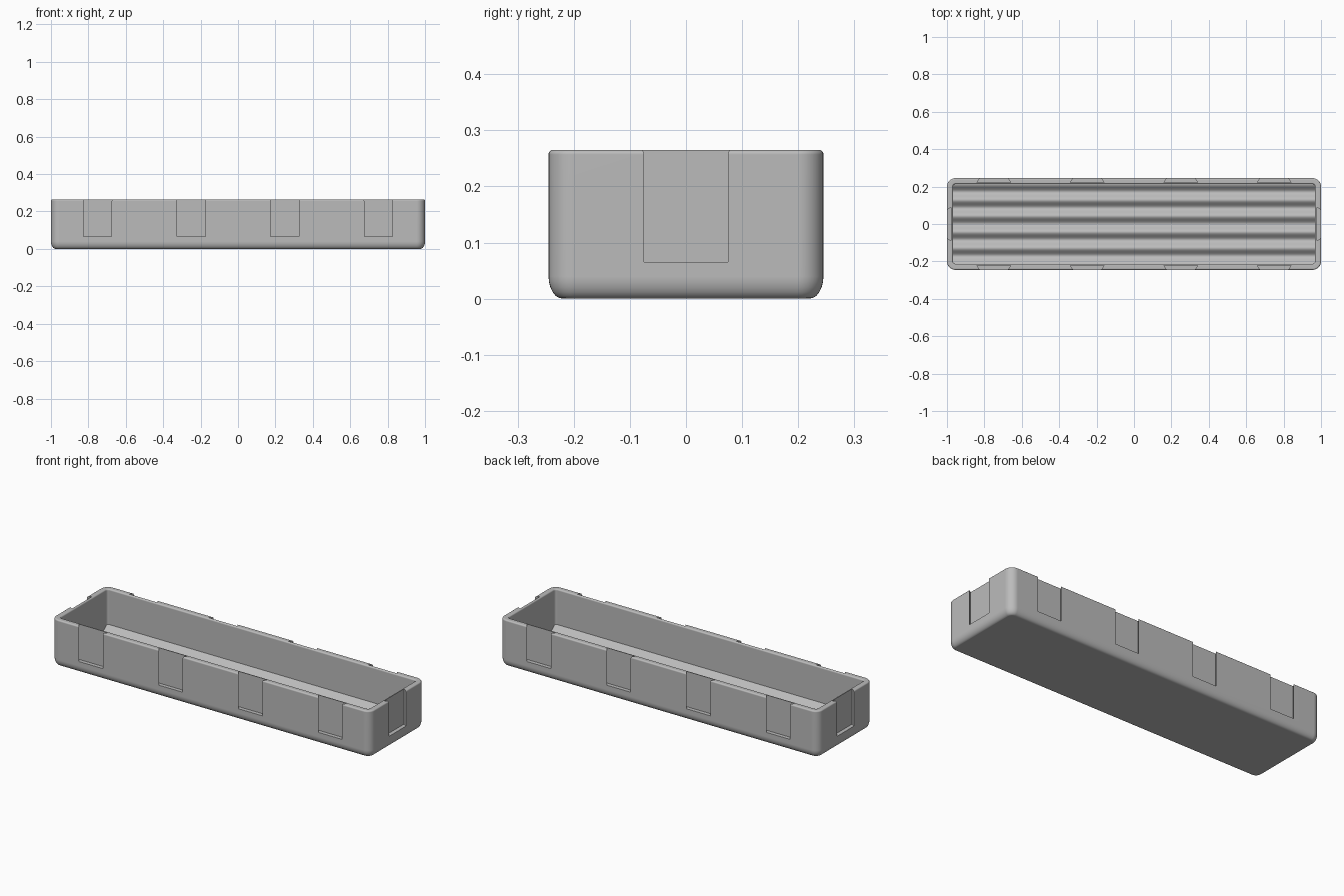
import bpy, bmesh
from math import sin, cos, pi

if "Cube" in bpy.data.objects:
    bpy.data.objects.remove(bpy.data.objects["Cube"], do_unlink=True)

HALF_X, HALF_Y, HEIGHT = 1.0, 0.245, 0.265
CORNER, WALL, RIM = 0.045, 0.032, 0.008

grey = bpy.data.materials.new("plain grey")
grey.use_nodes = True
grey.diffuse_color = (0.5, 0.5, 0.5, 1)
grey.node_tree.nodes["Principled BSDF"].inputs["Base Color"].default_value = (0.5, 0.5, 0.5, 1)


def finish(bm, name):
    bmesh.ops.recalc_face_normals(bm, faces=bm.faces[:])
    mesh = bpy.data.meshes.new(name)
    bm.to_mesh(mesh)
    bm.free()
    mesh.materials.append(grey)
    ob = bpy.data.objects.new(name, mesh)
    bpy.context.collection.objects.link(ob)
    return ob


def select(ob):
    bpy.ops.object.select_all(action='DESELECT')
    ob.select_set(True)
    bpy.context.view_layer.objects.active = ob


def loft(bm, rings):
    """Join closed rings of points into a capped solid."""
    loops = [[bm.verts.new(p) for p in ring] for ring in rings]
    for a, b in zip(loops, loops[1:]):
        for i in range(len(a)):
            j = (i + 1) % len(a)
            bm.faces.new((a[i], a[j], b[j], b[i]))
    bm.faces.new(loops[0])
    bm.faces.new(loops[-1])


def rounded_ring(inset, z, steps=8):
    """Rounded rectangle, offset inward from the outer outline."""
    r = CORNER - inset
    points = []
    for q, (sx, sy) in enumerate(((1, 1), (-1, 1), (-1, -1), (1, -1))):
        for k in range(steps + 1):
            a = (q + k / steps) * pi / 2
            points.append((sx * (HALF_X - CORNER) + r * cos(a),
                           sy * (HALF_Y - CORNER) + r * sin(a), z))
    return points


# Tray shell: soft lower edge, rounded rim, hollow inside
quarter = [k / 6 * pi / 2 for k in range(7)]
profile = [(0.025 * (1 - sin(a)), 0.04 * (1 - cos(a))) for a in quarter]
profile += [(RIM * (1 - cos(a)), HEIGHT - RIM * (1 - sin(a))) for a in quarter]
profile += [(WALL - RIM * (1 - sin(a)), HEIGHT - RIM * (1 - cos(a))) for a in quarter]
profile.append((WALL, 0.025))
bm = bmesh.new()
loft(bm, [rounded_ring(inset, z) for inset, z in profile])
tray = finish(bm, "tray_shell")

# Dovetail slots: narrow at the outer face, wider inside, open at the top
outline = [(-0.075, 0.03), (0.075, 0.03), (0.075, 0), (0.09, -0.022), (-0.09, -0.022), (-0.075, 0)]
bm = bmesh.new()
for side in (1, -1):
    for x in (-0.75, -0.25, 0.25, 0.75):
        loft(bm, [[(x + u, side * (HALF_Y + d), z) for u, d in outline] for z in (0.065, 0.3)])
    loft(bm, [[(side * (HALF_X + d), u, z) for u, d in outline] for z in (0.065, 0.3)])
cutter = finish(bm, "slot_cutter")
cutter.hide_render = True

select(tray)
cut = tray.modifiers.new("slots", 'BOOLEAN')
cut.operation = 'DIFFERENCE'
cut.solver = 'EXACT'
cut.object = cutter
bpy.ops.object.modifier_apply(modifier=cut.name)
bpy.data.objects.remove(cutter, do_unlink=True)

# Corrugated floor: five shallow troughs running along the tray
WAVES, STEPS = 5, 16
inner_y = HALF_Y - WALL + 0.001
section = [(-inner_y, 0.015)]
for k in range(WAVES * STEPS + 1):
    t = k / (WAVES * STEPS)
    section.append((inner_y * (2 * t - 1), 0.052 + 0.013 * cos(2 * pi * WAVES * t)))
section.append((inner_y, 0.015))
end = HALF_X - WALL + 0.001
bm = bmesh.new()
loft(bm, [[(x, y, z) for y, z in section] for x in (-end, end)])
floor = finish(bm, "ribbed_floor")

# Smooth fillets, crisp edges
for ob in (tray, floor):
    select(ob)
    bpy.ops.object.shade_smooth_by_angle(angle=0.6)
    weighted = ob.modifiers.new("even shading", 'WEIGHTED_NORMAL')
    weighted.keep_sharp = True
